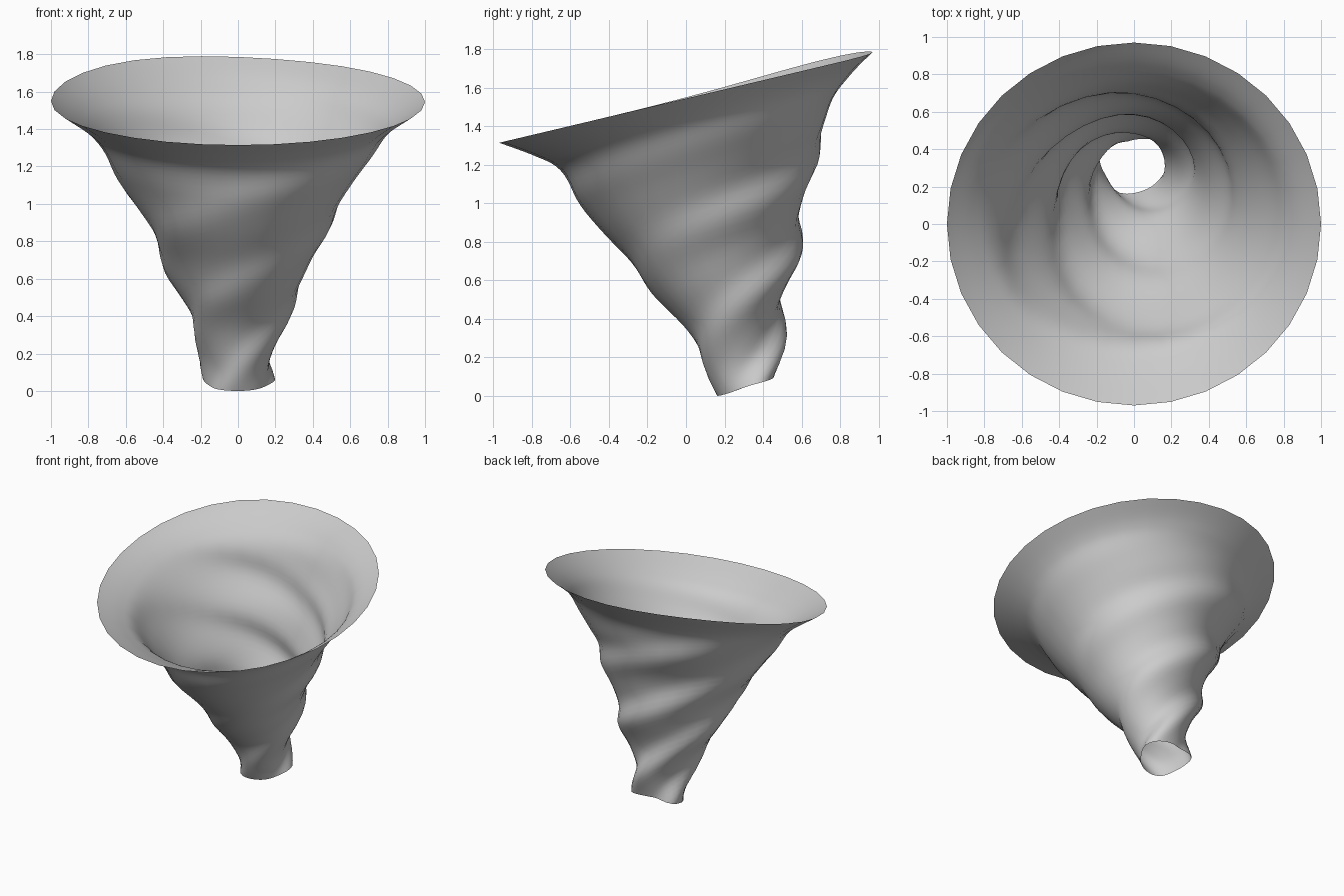
import bpy, bmesh, math

if "Cube" in bpy.data.objects:
    bpy.data.objects.remove(bpy.data.objects["Cube"])

SIDES, RINGS = 32, 48
# Ring stations: centre z, centre y, half width x, half depth y, tilt, ripple size
STATIONS = [
    (0.055, 0.320, 0.185, 0.150, 0.33, 0.020),
    (0.20, 0.300, 0.190, 0.190, 0.30, 0.020),
    (0.40, 0.258, 0.258, 0.248, 0.28, 0.020),
    (0.60, 0.215, 0.355, 0.350, 0.28, 0.019),
    (0.80, 0.165, 0.430, 0.440, 0.28, 0.018),
    (1.00, 0.105, 0.545, 0.535, 0.28, 0.017),
    (1.20, 0.080, 0.660, 0.640, 0.27, 0.014),
    (1.37, 0.050, 0.775, 0.715, 0.26, 0.009),
    (1.46, 0.025, 0.870, 0.820, 0.25, 0.004),
    (1.55, 0.000, 1.000, 0.970, 0.237, 0.0),
]


def station(t):
    """Smooth (Catmull-Rom) interpolation along the stations, t in 0..1."""
    n = len(STATIONS) - 1
    i = min(int(t * n), n - 1)
    f = t * n - i
    a, b, c, d = (STATIONS[min(max(i + k, 0), n)] for k in (-1, 0, 1, 2))
    return [0.5 * (2 * q + (r - p) * f + (2 * p - 5 * q + 4 * r - s) * f ** 2
                   + (3 * q - p - 3 * r + s) * f ** 3)
            for p, q, r, s in zip(a, b, c, d)]


# Tilted rings, with three ridges winding up the funnel
bm = bmesh.new()
rings = []
for j in range(RINGS + 1):
    t = j / RINGS
    zc, cy, rx, ry, tilt, amp = station(t)
    ring = []
    for i in range(SIDES):
        a = math.pi / 2 + 2 * math.pi * i / SIDES
        z = zc + tilt * ry * math.sin(a)
        phase = 3 * (a - math.pi / 2) - 14.0 * (z - 0.30)
        # ridges are weaker on the front
        swell = amp * (1 + 0.35 * math.sin(a))
        ripple = swell * (math.cos(phase) + 0.2 * math.cos(2 * phase + 1))
        x = (rx + ripple) * math.cos(a)
        y = cy + (ry + ripple) * math.sin(a)
        # rim lifts a little at the back left
        z += 0.033 * t ** 8 * max(0, math.cos(a - math.radians(130))) ** 4
        ring.append(bm.verts.new((x, y, z)))
    rings.append(ring)
for lo, hi in zip(rings, rings[1:]):
    for i in range(SIDES):
        k = (i + 1) % SIDES
        bm.faces.new((lo[i], lo[k], hi[k], hi[i]))

# Stand on the floor
low = min(v.co.z for v in bm.verts)
for v in bm.verts:
    v.co.z -= low
for f in bm.faces:
    f.smooth = True

mesh = bpy.data.meshes.new("whirlwind_funnel")
bm.to_mesh(mesh)
bm.free()
bpy.context.collection.objects.link(bpy.data.objects.new("whirlwind_funnel", mesh))
